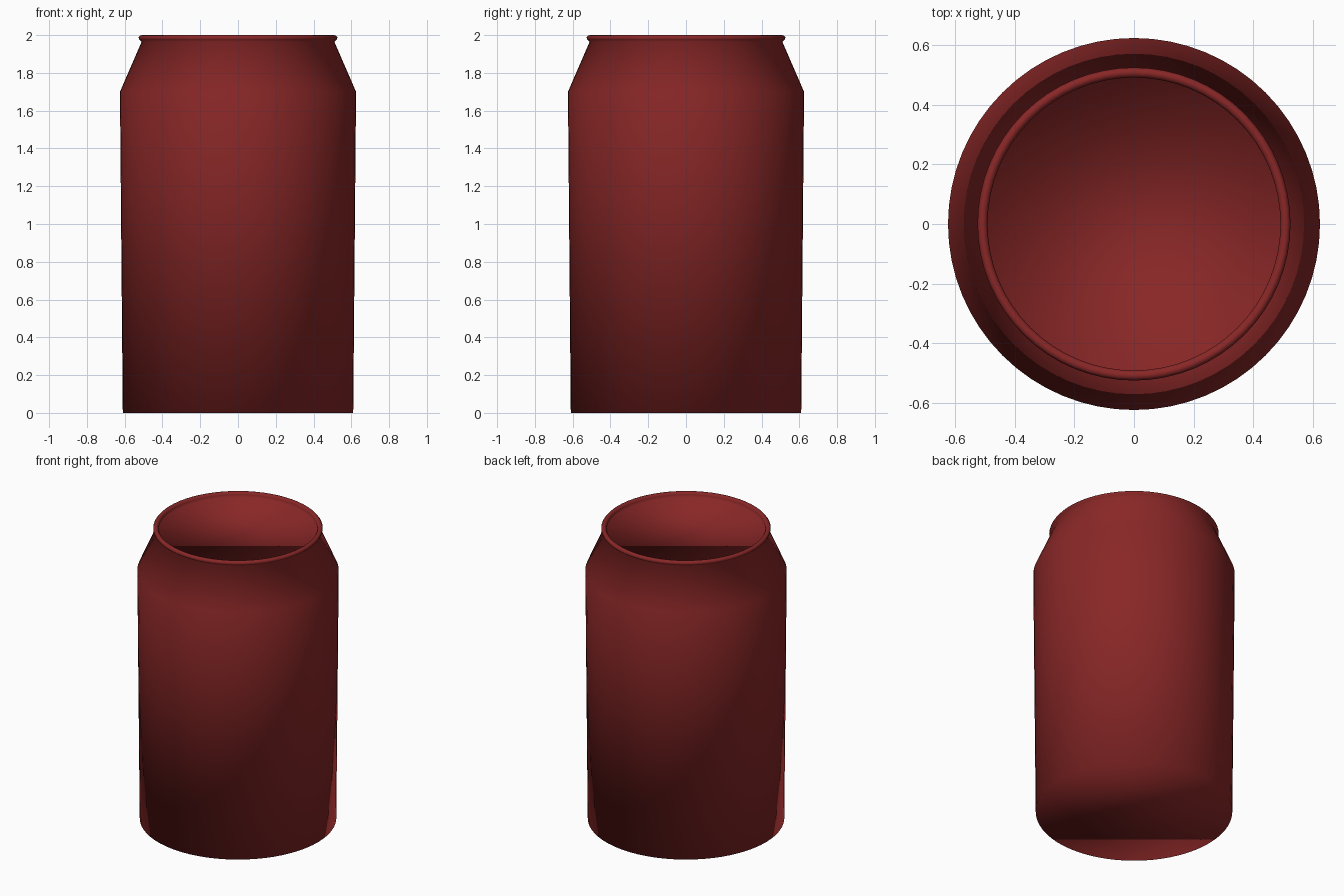
import bpy, bmesh, math

if "Cube" in bpy.data.objects:
    bpy.data.objects.remove(bpy.data.objects["Cube"])

SIDES = 64


def lathe(name, profile, color):
    # Spin a (radius, height) profile around z, closing both ends with flat caps
    bm = bmesh.new()
    rings = []
    for r, z in profile:
        rings.append([bm.verts.new((r * math.cos(2 * math.pi * i / SIDES),
                                    r * math.sin(2 * math.pi * i / SIDES), z))
                      for i in range(SIDES)])
    for a, b in zip(rings, rings[1:]):
        for i in range(SIDES):
            j = (i + 1) % SIDES
            bm.faces.new((a[i], a[j], b[j], b[i]))
    bm.faces.new(rings[0][::-1])
    bm.faces.new(rings[-1])
    for f in bm.faces:
        f.smooth = True
    mesh = bpy.data.meshes.new(name)
    bm.to_mesh(mesh)
    bm.free()
    mat = bpy.data.materials.new(name + "_paint")
    mat.diffuse_color = color
    mat.use_nodes = True
    mat.node_tree.nodes["Principled BSDF"].inputs["Base Color"].default_value = mat.diffuse_color
    mesh.materials.append(mat)
    obj = bpy.data.objects.new(name, mesh)
    bpy.context.collection.objects.link(obj)
    return obj


# Can: base, tapered wall, shoulder, rolled rim, shallow recessed lid
lathe("drink_can", [
    (0.61, 0.0), (0.625, 1.70), (0.51, 1.965),
    (0.523, 1.976), (0.526, 1.988), (0.518, 1.998), (0.508, 2.0),
    (0.498, 1.996), (0.492, 1.985), (0.492, 1.965),
], (0.25, 0.02, 0.02, 1))
